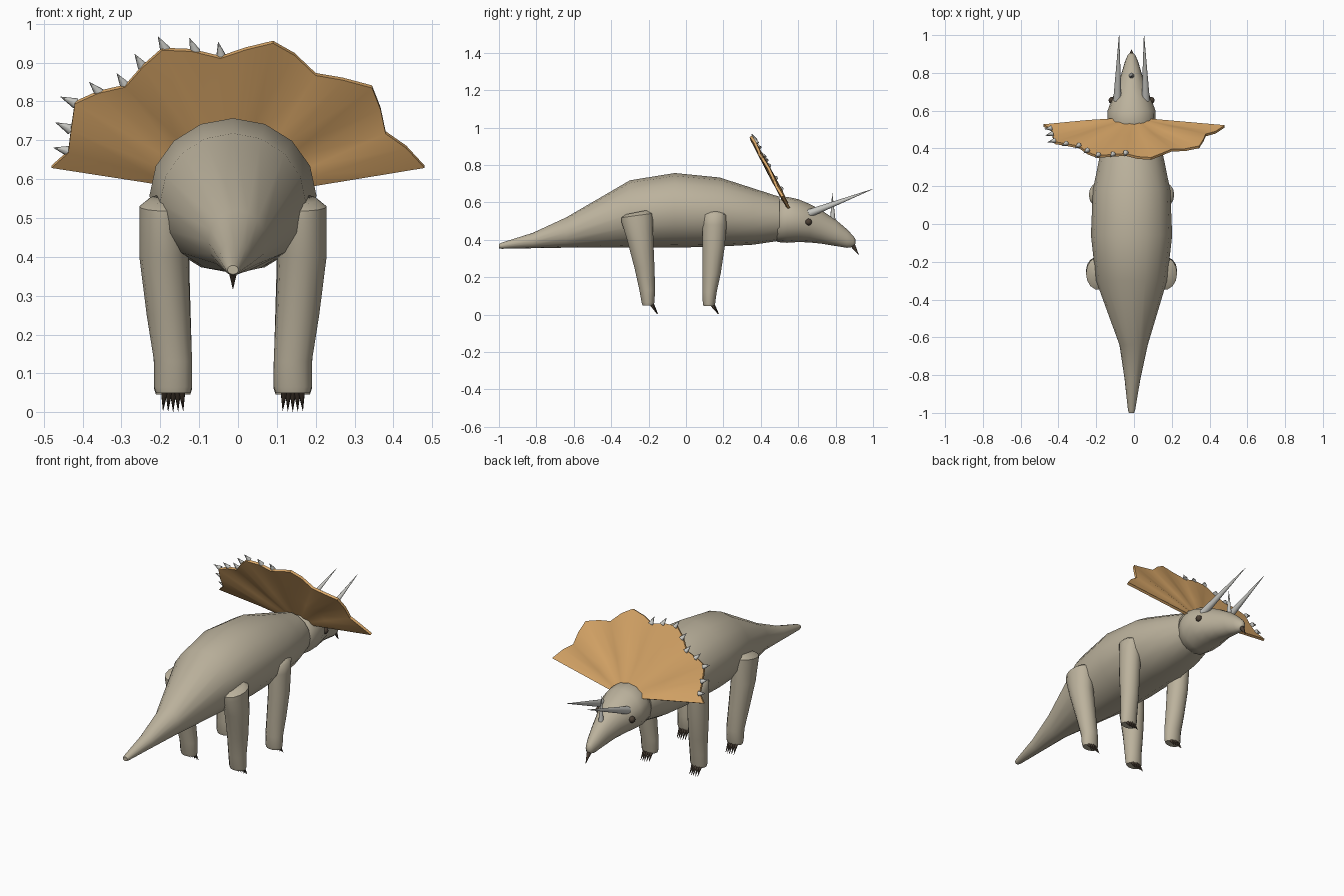
import bpy, bmesh, math
from mathutils import Vector

if "Cube" in bpy.data.objects:
    bpy.data.objects.remove(bpy.data.objects["Cube"])

CX = -0.013  # body centre line


def material(name, rgb):
    m = bpy.data.materials.new(name)
    m.diffuse_color = (*rgb, 1)
    m.use_nodes = True
    m.node_tree.nodes["Principled BSDF"].inputs["Base Color"].default_value = m.diffuse_color
    return m


SKIN = material("skin", (0.50, 0.445, 0.335))
FRILL = material("frill_orange", (0.70, 0.39, 0.14))
HORN = material("horn_grey", (0.56, 0.56, 0.53))
DARK = material("dark_brown", (0.07, 0.05, 0.035))


def finish(name, bm, mat, angle=40):
    bmesh.ops.recalc_face_normals(bm, faces=bm.faces)
    me = bpy.data.meshes.new(name)
    bm.to_mesh(me)
    bm.free()
    me.materials.append(mat)
    ob = bpy.data.objects.new(name, me)
    bpy.context.collection.objects.link(ob)
    bpy.ops.object.select_all(action='DESELECT')
    ob.select_set(True)
    bpy.context.view_layer.objects.active = ob
    bpy.ops.object.shade_smooth_by_angle(angle=math.radians(angle))
    return ob


def loft(name, rings, mat, angle=40):
    """Skin a list of equally long point rings and cap both ends."""
    bm = bmesh.new()
    loops = [[bm.verts.new(p) for p in r] for r in rings]
    n = len(loops[0])
    for a, b in zip(loops, loops[1:]):
        for i in range(n):
            j = (i + 1) % n
            bm.faces.new((a[i], a[j], b[j], b[i]))
    bm.faces.new(loops[0])
    bm.faces.new(loops[-1])
    return finish(name, bm, mat, angle)


def ring_y(y, top, bottom, hw, x=CX, n=16):
    c, h = (top + bottom) / 2, (top - bottom) / 2
    return [(x + hw * math.cos(2 * math.pi * i / n), y,
             c + h * math.sin(2 * math.pi * i / n)) for i in range(n)]


def ring_z(x, y, z, rx, ry, n=14, tilt=0.0):
    pts = []
    for i in range(n):
        a = 2 * math.pi * i / n
        pts.append((x + rx * math.cos(a), y + ry * math.sin(a),
                    z + tilt * math.sin(a)))
    return pts


def spike(name, base, tip, radius, mat, n=8):
    base, tip = Vector(base), Vector(tip)
    d = tip - base
    bm = bmesh.new()
    bmesh.ops.create_cone(bm, cap_ends=True, segments=n, radius1=radius,
                          radius2=radius * 0.04, depth=d.length)
    rot = d.to_track_quat('Z', 'Y')
    for v in bm.verts:
        v.co = rot @ v.co + (base + tip) / 2
    return finish(name, bm, mat, 60)


# Body and tail: y, top, bottom, half width, centre x
body = [(-1.0, .378, .355, .014, -.013), (-.985, .385, .352, .019, -.013),
        (-.82, .437, .355, .042, -.008), (-.64, .52, .358, .075, -.002),
        (-.3, .718, .358, .188, CX), (-.06, .757, .358, .215, CX),
        (.18, .733, .364, .205, CX), (.36, .675, .374, .168, CX),
        (.5, .63, .395, .12, CX)]
loft("body", [ring_y(y, t, b, w, x) for y, t, b, w, x in body], SKIN)

# Head, from the neck joint to the muzzle
head = [(.465, .56, .41, .07), (.49, .61, .388, .115), (.54, .63, .384, .128),
        (.60, .617, .388, .127), (.66, .592, .386, .105), (.72, .56, .38, .078),
        (.80, .508, .367, .053), (.86, .457, .357, .035), (.895, .42, .362, .02),
        (.905, .405, .378, .009)]
loft("head", [ring_y(*h) for h in head], SKIN, 60)


# Frill: a thin pleated fan on a slanted plane
def on_frill(x, z):
    return Vector((x, .55 - (z - .57) * .532, z))


rim = [(-.48, .63), (-.437, .67), (-.43, .73), (-.42, .797), (-.36, .822),
       (-.29, .84), (-.245, .893), (-.195, .935), (-.12, .93), (-.045, .914),
       (.02, .938), (.09, .953), (.145, .92), (.2, .87), (.27, .86),
       (.345, .838), (.367, .78), (.38, .72), (.433, .685), (.48, .632)]
normal = Vector((0, .883, .47))
hub = on_frill(0, .553)
bm = bmesh.new()
sides = []
for off in (.007, -.007):
    centre = bm.verts.new(hub + normal * off)
    mid, outer = [], []
    for i, (x, z) in enumerate(rim):
        p = on_frill(x, z)
        pleat = .007 * math.cos(i * math.pi / 2)
        mid.append(bm.verts.new(hub.lerp(p, .5) + normal * (off + pleat)))
        outer.append(bm.verts.new(p + normal * (off + pleat * .6)))
    for i in range(len(rim) - 1):
        bm.faces.new((centre, mid[i], mid[i + 1]))
        bm.faces.new((mid[i], outer[i], outer[i + 1], mid[i + 1]))
    sides.append([centre, mid[0]] + outer + [mid[-1]])
a, b = sides
for i in range(len(a)):
    j = (i + 1) % len(a)
    bm.faces.new((a[i], a[j], b[j], b[i]))
finish("frill", bm, FRILL, 40)

# Rim spikes along one side of the frill: base x, z and tip x, z
for x, z, tx, tz in [(-.436, .672, -.475, .681), (-.431, .728, -.47, .746),
                     (-.418, .795, -.457, .812), (-.357, .822, -.383, .85),
                     (-.29, .84, -.312, .872), (-.245, .89, -.266, .922),
                     (-.187, .933, -.206, .967), (-.11, .928, -.125, .963),
                     (-.043, .914, -.051, .953)]:
    lift = Vector((0, .012, 0))
    spike("frill_spike", on_frill(x, z) + lift, on_frill(tx, tz) + lift, .014, HORN)

# Legs: distance from centre line, y, z, radius x, radius y, end tilt
rear = [(.172, -.262, .548, .045, .06, .012), (.178, -.262, .53, .063, .086, .012),
        (.178, -.26, .50, .063, .086, .008), (.178, -.245, .40, .063, .072, 0),
        (.166, -.222, .25, .056, .055, 0), (.154, -.207, .13, .049, .043, 0),
        (.154, -.203, .065, .049, .035, 0), (.154, -.203, .05, .044, .03, 0)]
front = [(.165, .155, .553, .04, .045, 0), (.17, .155, .535, .056, .067, 0),
         (.17, .153, .48, .056, .066, 0), (.168, .148, .36, .056, .06, 0),
         (.16, .137, .22, .052, .05, 0), (.154, .126, .12, .049, .039, 0),
         (.154, .123, .06, .049, .034, 0), (.154, .123, .045, .044, .03, 0)]
for side, label in ((-1, "left"), (1, "right")):
    for part, rows in (("rear", rear), ("front", front)):
        loft(f"{part}_leg_{label}",
             [ring_z(CX + side * d, y, z, rx, ry, tilt=t)
              for d, y, z, rx, ry, t in rows], SKIN, 50)
        # Five claws on the toe edge
        d, y, z, _, ry, _ = rows[-1]
        for k in range(-2, 3):
            x = CX + side * d + k * .0115
            bow = -.003 * abs(k)
            spike("claw", (x, y + ry - .006 + bow, z + .004),
                  (x + k * .0015, y + ry + .024 + bow, .001 + .001 * abs(k)),
                  .009, DARK, 6)
    # Brow horn and eye
    spike(f"brow_horn_{label}", (CX + side * .075, .655, .54),
          (CX + side * .066, 1.0, .672), .022, HORN, 12)
    bm = bmesh.new()
    bmesh.ops.create_uvsphere(bm, u_segments=12, v_segments=8, radius=.018)
    for v in bm.verts:
        v.co += Vector((CX + side * .104, .655, .495))
    finish(f"eye_{label}", bm, DARK, 60)

# Nose horn and beak
spike("nose_horn", (CX, .785, .50), (CX, .782, .65), .015, HORN, 10)
spike("beak", (CX, .877, .395), (CX, .924, .318), .019, DARK, 10)
